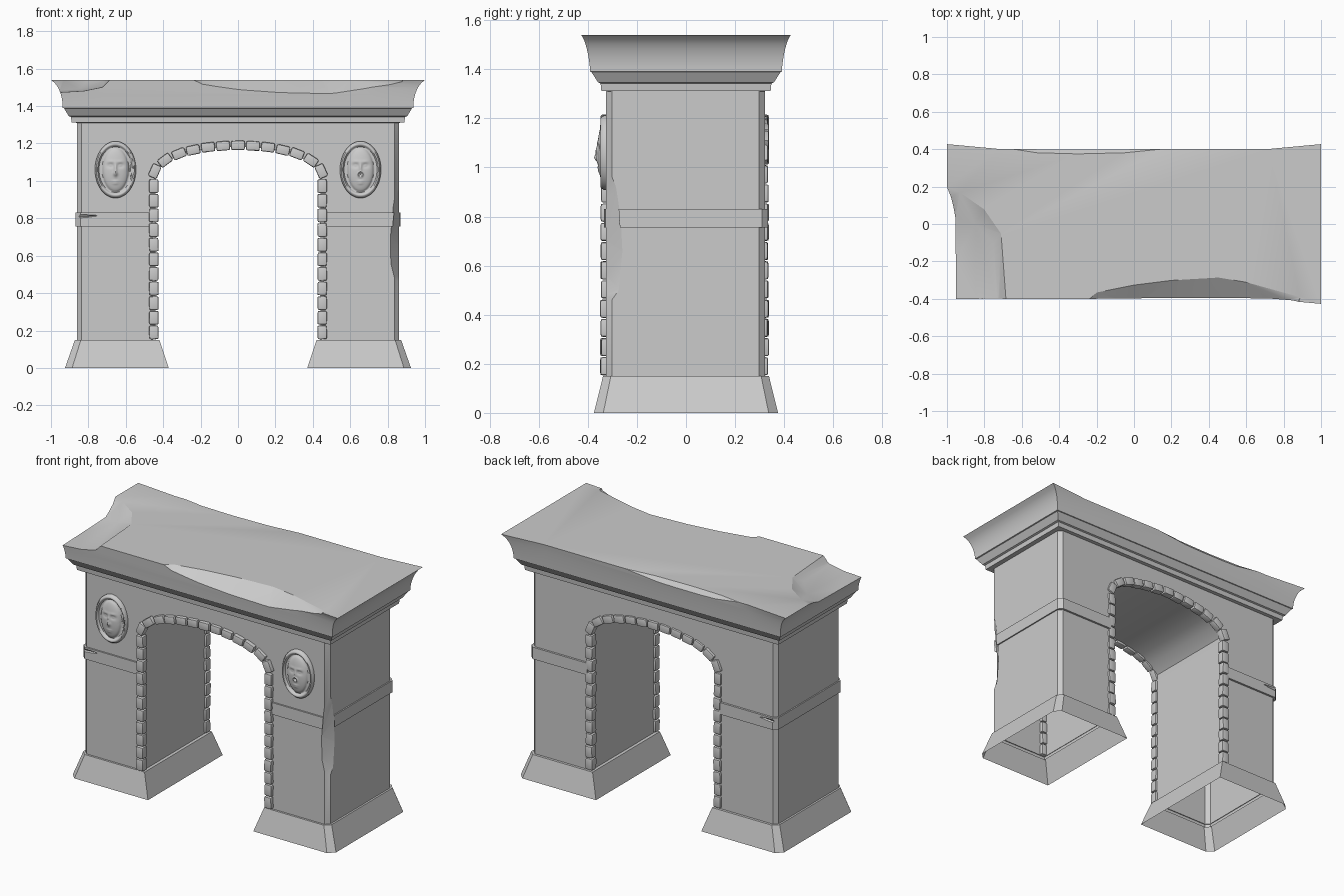
import bpy, bmesh, math, random
from mathutils import Matrix, Vector

if "Cube" in bpy.data.objects:
    bpy.data.objects.remove(bpy.data.objects["Cube"])

random.seed(4)


def finish(bm, name, smooth=None):
    bmesh.ops.recalc_face_normals(bm, faces=bm.faces)
    me = bpy.data.meshes.new(name)
    bm.to_mesh(me)
    bm.free()
    ob = bpy.data.objects.new(name, me)
    bpy.context.collection.objects.link(ob)
    if smooth:
        activate(ob)
        bpy.ops.object.shade_smooth_by_angle(angle=math.radians(smooth))
    return ob


def activate(ob):
    bpy.ops.object.select_all(action='DESELECT')
    ob.select_set(True)
    bpy.context.view_layer.objects.active = ob


def loft(rings, cap_start=True, cap_end=True):
    bm = bmesh.new()
    rs = [[bm.verts.new(p) for p in r] for r in rings]
    n = len(rs[0])
    for a, b in zip(rs, rs[1:]):
        for i in range(n):
            j = (i + 1) % n
            bm.faces.new((a[i], a[j], b[j], b[i]))
    if cap_start:
        bm.faces.new(rs[0])
    if cap_end:
        bm.faces.new(rs[-1])
    return bm


def chip(points, *targets):
    """Break a faceted piece (convex hull of points) out of the targets."""
    bm = bmesh.new()
    for p in points:
        bm.verts.new(p)
    res = bmesh.ops.convex_hull(bm, input=bm.verts)
    junk = [g for g in res['geom_interior'] if isinstance(g, bmesh.types.BMVert)]
    bmesh.ops.delete(bm, geom=junk, context='VERTS')
    cutter = finish(bm, "chip_cutter")
    cutter.hide_render = True
    for ob in targets:
        mod = ob.modifiers.new("chip", 'BOOLEAN')
        mod.operation, mod.solver, mod.object = 'DIFFERENCE', 'EXACT', cutter
        activate(ob)
        bpy.ops.object.modifier_apply(modifier=mod.name)
    bpy.data.objects.remove(cutter)


# Centre line of the arch stones, right half from the springing to the crown
half = [(0.445, 1.052), (0.39, 1.11), (0.315, 1.145), (0.24, 1.165),
        (0.16, 1.18), (0.08, 1.187)]
arch = half + [(0, 1.19)] + [(-x, z) for x, z in reversed(half)]

# Body: arch outline extruded in depth, outer corners chamfered
soffit = [(x * 0.985, z - 0.008) for x, z in arch]
outline = ([(0.86, 0.13), (0.86, 1.33), (-0.86, 1.33), (-0.86, 0.13), (-0.44, 0.13), (-0.44, 1.0)]
           + soffit[::-1] + [(0.44, 1.0), (0.44, 0.13)])
bm = loft([[(x, y, z) for x, z in outline] for y in (-0.325, 0.322)])
corner = [e for e in bm.edges if all(abs(abs(v.co.x) - 0.86) < 1e-4 for v in e.verts)
          and abs(e.verts[0].co.z - e.verts[1].co.z) > 1]
bmesh.ops.bevel(bm, geom=corner, offset=0.024, segments=1, affect='EDGES')
body = finish(bm, "gate_body")

# String-course bands around the outside of both piers
bands = []
for s, side in ((-1, "left"), (1, "right")):
    plan = [(0.46, -0.335), (0.843, -0.335), (0.868, -0.31), (0.868, 0.31), (0.843, 0.335), (0.46, 0.335),
            (0.46, 0.30), (0.83, 0.30), (0.83, -0.30), (0.46, -0.30)]
    bm = loft([[(s * x, y, z) for x, y in plan] for z in (0.755, 0.83)])
    bands.append(finish(bm, side + "_band"))

# Flared bases, open underneath, with chamfered outer corners
for s, side in ((-1, "left"), (1, "right")):
    rings = []
    for xi, xo, y, c, z in ((0.37, 0.925, 0.375, 0.038, 0), (0.42, 0.872, 0.338, 0.032, 0.15),
                            (0.443, 0.856, 0.32, 0.024, 0.15)):
        rings.append([(s * a, b, z) for a, b in ((xi, -y), (xo - c, -y), (xo, -y + c),
                                                 (xo, y - c), (xo - c, y), (xi, y))])
    finish(loft(rings, False, False), side + "_base")

# Cornice: stepped moulding and a cove that flares at the corners
levels = [(0.85, 0.315, 0, 1.31), (0.89, 0.345, 0, 1.312), (0.893, 0.348, 0, 1.342), (0.905, 0.358, 0, 1.346),
          (0.93, 0.385, 0, 1.388), (0.937, 0.39, 0, 1.39)]
for i in range(1, 9):
    t = i / 8
    k = 1 - math.sqrt(max(0, 1 - (t * 0.95) ** 2))
    levels.append((0.937 + 0.063 * k / 0.688, 0.39 + 0.011 * t, 0.026 * k / 0.688, 1.39 + 0.15 * t))
cornice = finish(loft([[(x, -y - f, z), (x, y + f, z), (0.72, y, z), (-0.72, y, z), (-x, y + f, z),
                        (-x, -y - f, z), (-0.72, -y, z), (0.72, -y, z)] for x, y, f, z in levels]), "cornice")

# Broken left front corner of the cornice
rim = [(-1.02, 0.21), (-0.93, 0.17), (-0.8, 0.08), (-0.71, -0.05), (-0.68, -0.45), (-1.1, -0.45)]
chip([(x, y, z) for x, y in rim for z in (1.541, 1.6)][:-2] + [(-1.1, -0.45, 1.6), (-1.1, 0.2, 1.6),
     (-0.72, -0.45, 1.5), (-0.82, -0.45, 1.48), (-1.1, -0.45, 1.463), (-0.75, -0.1, 1.51),
     (-0.85, 0.0, 1.49), (-1.1, 0.08, 1.475)], cornice)

# Long break along the front top edge
rim = [(-0.24, -0.40), (-0.2, -0.365), (0, -0.325), (0.2, -0.30), (0.45, -0.285), (0.6, -0.31), (0.89, -0.39)]
lip = [(-0.22, 1.52), (-0.18, 1.495), (0, 1.465), (0.2, 1.45), (0.5, 1.443), (0.7, 1.475), (0.87, 1.525)]
chip([(x, y, z) for x, y in rim for z in (1.541, 1.6)] + [(x, -0.43, z) for x, z in lip]
     + [(-0.25, -0.45, 1.6), (0.9, -0.45, 1.6)], cornice)

# Shallow break along the back top edge
rim = [(-0.65, 0.40), (-0.52, 0.38), (-0.3, 0.374), (-0.05, 0.38), (0.15, 0.40)]
chip([(x, y, z) for x, y in rim for z in (1.541, 1.6)]
     + [(-0.65, 0.45, 1.53), (0.15, 0.45, 1.53), (-0.45, 0.42, 1.49), (-0.1, 0.42, 1.49),
        (-0.65, 0.45, 1.6), (0.15, 0.45, 1.6)], cornice)

# Worn front right edge of the pier
side_pts = [(-0.305, 0.98), (-0.28, 0.92), (-0.262, 0.8), (-0.255, 0.66), (-0.27, 0.5), (-0.305, 0.45)]
front_pts = [(0.845, 0.97), (0.828, 0.86), (0.813, 0.7), (0.815, 0.56), (0.84, 0.46)]
chip([(0.863, y, z) for y, z in side_pts] + [(x, -0.328, z) for x, z in front_pts]
     + [(0.93, -0.4, 0.45), (0.93, -0.4, 0.98)], body, bands[1])

# Notches in the left band, front and back
for s in (-1, 1):
    chip([(-0.9, s * 0.345, 0.83), (-0.9, s * 0.345, 0.802), (-0.84, s * 0.345, 0.796), (-0.72, s * 0.345, 0.812),
          (-0.74, s * 0.345, 0.822), (-0.84, s * 0.326, 0.808), (-0.78, s * 0.326, 0.812)], bands[0])

# Leave the piers hollow underneath
bm = bmesh.new()
bm.from_mesh(body.data)
bmesh.ops.delete(bm, geom=[f for f in bm.faces if all(v.co.z < 0.131 for v in f.verts)], context='FACES')
bm.to_mesh(body.data)
bm.free()
for ob in (body, cornice):
    activate(ob)
    bpy.ops.object.shade_smooth_by_angle(angle=math.radians(25))

# Rounded stones lining both faces of the opening
stones = [(s * 0.45, 0.19 + 0.0782 * i, math.pi / 2) for i in range(11) for s in (-1, 1)]
for i, (x, z) in enumerate(arch):
    a = arch[i - 1] if i else (0.45, 0.97)
    b = arch[i + 1] if i < len(arch) - 1 else (-0.45, 0.97)
    stones.append((x, z, math.atan2(b[1] - a[1], b[0] - a[0])))
for y, name in ((-0.325, "front_arch_stones"), (0.313, "back_arch_stones")):
    bm = bmesh.new()
    for x, z, ang in stones:
        m = (Matrix.Translation((x, y + random.uniform(-0.003, 0.003), z))
             @ Matrix.Rotation(-ang + random.uniform(-0.05, 0.05), 4, 'Y')
             @ Matrix.Diagonal((0.073, 0.046, 0.05, 1)))
        bmesh.ops.create_cube(bm, size=1, matrix=m)
    bmesh.ops.bevel(bm, geom=bm.edges[:], offset=0.01, segments=2, profile=0.6, affect='EDGES')
    finish(bm, name, 40)


# Oval medallions with a carved face, as a relief over a radial grid
def bump(x, z, cx, cz, sx, sz):
    return math.exp(-((x - cx) / sx) ** 2 - ((z - cz) / sz) ** 2)


def relief(x, z, r, broken):
    h = 0.012 + 0.014 * math.exp(-((r - 0.9) / 0.07) ** 4)
    q = (x / 0.07) ** 2 + (z / 0.118) ** 2
    if q < 1:
        h += 0.026 * math.sqrt(1 - q)
        for s in (-1, 1):
            h -= 0.007 * bump(x, z, s * 0.027, 0.022, 0.017, 0.012)
            h += 0.004 * bump(x, z, s * 0.027, 0.022, 0.009, 0.006)
            h += 0.003 * bump(x, z, s * 0.025, 0.042, 0.02, 0.008)
        h += 0.004 * bump(x, z, 0, -0.062, 0.018, 0.005) + 0.004 * bump(x, z, 0, -0.074, 0.014, 0.005)
        if broken:
            d = math.hypot(x, z + 0.025)
            h += 0.006 * bump(x, z, 0, 0.01, 0.008, 0.025)
            h += 0.006 * math.exp(-((d - 0.013) / 0.004) ** 2) - 0.008 * math.exp(-(d / 0.008) ** 2)
        else:
            h += 0.008 * bump(x, z, 0, 0.0, 0.008, 0.03) + 0.009 * bump(x, z, 0, -0.022, 0.012, 0.012)
    if not broken:
        h -= random.uniform(0, 0.012) * bump(x, z, 0.09, 0.0, 0.02, 0.05)
    return h


for cx, broken, name in ((-0.655, False, "left_medallion"), (0.655, True, "right_medallion")):
    rings = [[(cx + 0.11 * math.cos(t), -0.32, 1.06 + 0.152 * math.sin(t))
              for t in (k * math.tau / 64 for k in range(64))]]
    for i in range(30):
        r = 1 - i / 30
        ring = []
        for k in range(64):
            x, z = 0.11 * r * math.cos(k * math.tau / 64), 0.152 * r * math.sin(k * math.tau / 64)
            ring.append((cx + x, -0.323 - relief(x, z, r, broken), 1.06 + z))
        rings.append(ring)
    finish(loft(rings), name, 50)
